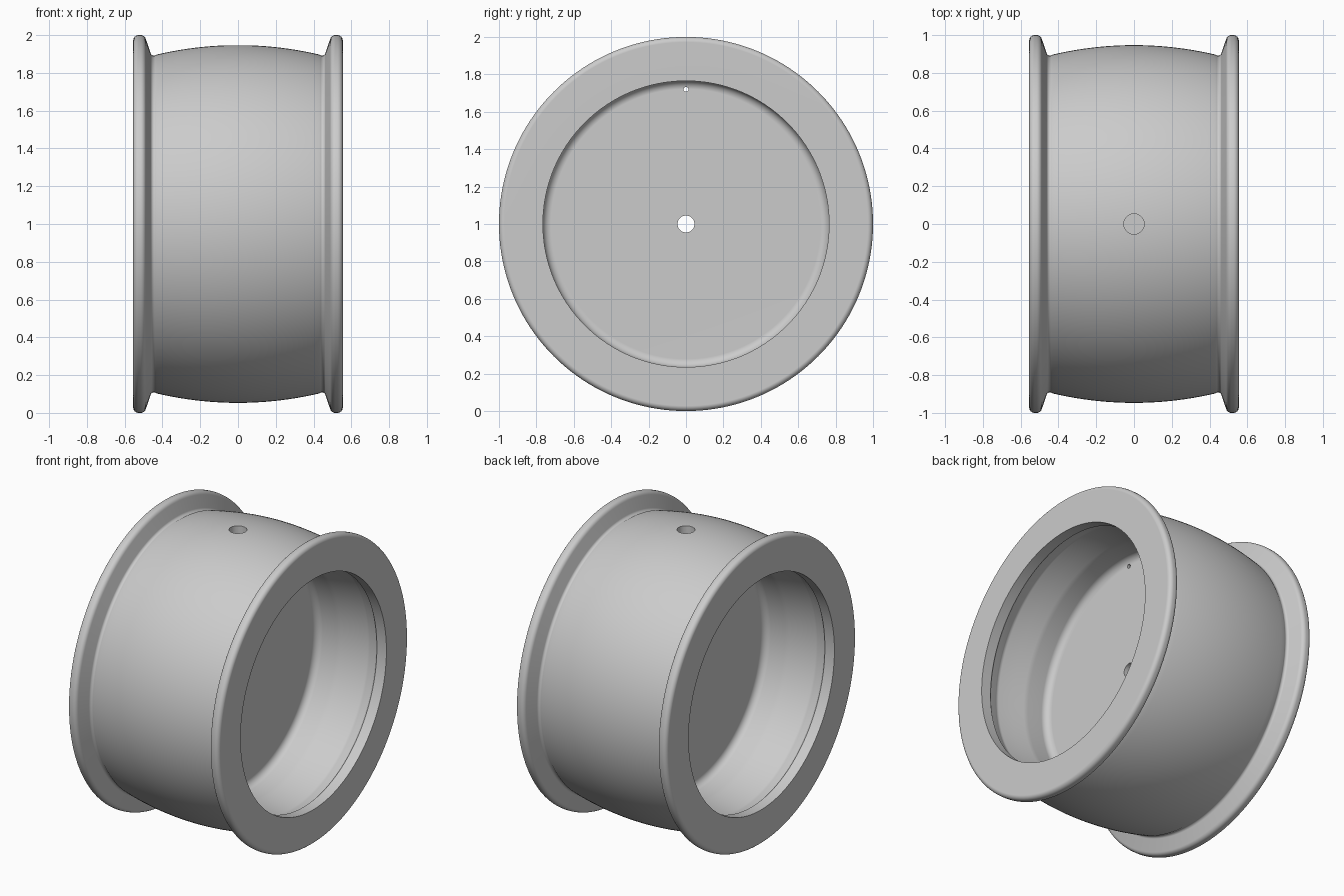
import bpy, bmesh, math
from mathutils import Matrix, Vector

if "Cube" in bpy.data.objects:
    bpy.data.objects.remove(bpy.data.objects["Cube"], do_unlink=True)

STEPS = 160
CENTRE = Vector((0, 0, 1))

metal = bpy.data.materials.new("plain grey metal")
metal.use_nodes = True
grey = (0.6, 0.6, 0.6, 1)
metal.diffuse_color = grey
metal.node_tree.nodes["Principled BSDF"].inputs["Base Color"].default_value = grey


def arc(x, r, radius, start, end, n=6):
    """Points (x, r) along an arc, angles in degrees from the x axis."""
    angles = [math.radians(start + (end - start) * i / n) for i in range(n + 1)]
    return [(x + radius * math.cos(a), r + radius * math.sin(a)) for a in angles]


def crown(n=14):
    """Bulged outer wall from the middle towards the flange."""
    return [(0.43 * i / n, 0.947 - 0.05 * (i / n) ** 2) for i in range(n + 1)]


# Half section from the middle of the tread, round the flange, to the hub hole
half = crown()
half += arc(0.445, 0.909, 0.018, 250, 342, 6)
half += arc(0.515, 0.972, 0.028, 165, 90, 6)
half += arc(0.527, 0.972, 0.028, 90, 0, 6)
half += [(0.555, 0.765), (0.485, 0.765), (0.465, 0.785)]
half += arc(0.40, 0.76, 0.042, 60, 100, 4)
half += [(0.30, 0.787), (0.22, 0.77), (0.19, 0.766)]
half += arc(0.085, 0.721, 0.045, 90, 180, 8)
half += [(0.04, 0.045)]
section = half + [(-x, r) for x, r in reversed(half[1:])]

# Wheel body: section turned about the axle
bm = bmesh.new()
verts = [bm.verts.new((x, 0, 1 + r)) for x, r in section]
edges = [bm.edges.new((verts[i], verts[(i + 1) % len(verts)])) for i in range(len(verts))]
bmesh.ops.spin(bm, geom=verts + edges, cent=CENTRE, axis=(1, 0, 0),
               angle=math.tau, steps=STEPS, use_merge=True)
bmesh.ops.remove_doubles(bm, verts=bm.verts, dist=1e-5)
bmesh.ops.recalc_face_normals(bm, faces=bm.faces)
mesh = bpy.data.meshes.new("wheel_body")
bm.to_mesh(mesh)
bm.free()
mesh.materials.append(metal)
wheel = bpy.data.objects.new("wheel_body", mesh)
bpy.context.collection.objects.link(wheel)


def drill(name, radius, depth, matrix):
    """Cut a round hole in the wheel and discard the cutter."""
    cm = bpy.data.meshes.new(name)
    cb = bmesh.new()
    bmesh.ops.create_cone(cb, cap_ends=True, segments=32, radius1=radius,
                          radius2=radius, depth=depth, matrix=matrix)
    cb.to_mesh(cm)
    cb.free()
    cm.materials.append(metal)
    cutter = bpy.data.objects.new(name, cm)
    cutter.hide_render = True
    bpy.context.collection.objects.link(cutter)
    cut = wheel.modifiers.new(name, 'BOOLEAN')
    cut.object = cutter
    cut.operation = 'DIFFERENCE'
    cut.solver = 'EXACT'
    bpy.ops.object.modifier_apply(modifier=name)
    bpy.data.objects.remove(cutter, do_unlink=True)


bpy.ops.object.select_all(action='DESELECT')
wheel.select_set(True)
bpy.context.view_layer.objects.active = wheel

# Blind hole in the tread and small hole through the web
drill("tread_hole", 0.054, 0.24, Matrix.Translation((0, 0, 1.89)))
drill("web_pin_hole", 0.013, 0.3,
      Matrix.Translation((0, 0, 1.72)) @ Matrix.Rotation(math.pi / 2, 4, 'Y'))

# Soft shading with crisp edges
bpy.ops.object.shade_smooth_by_angle(angle=math.radians(30))
weighted = wheel.modifiers.new("flat_face_shading", 'WEIGHTED_NORMAL')
weighted.keep_sharp = True
